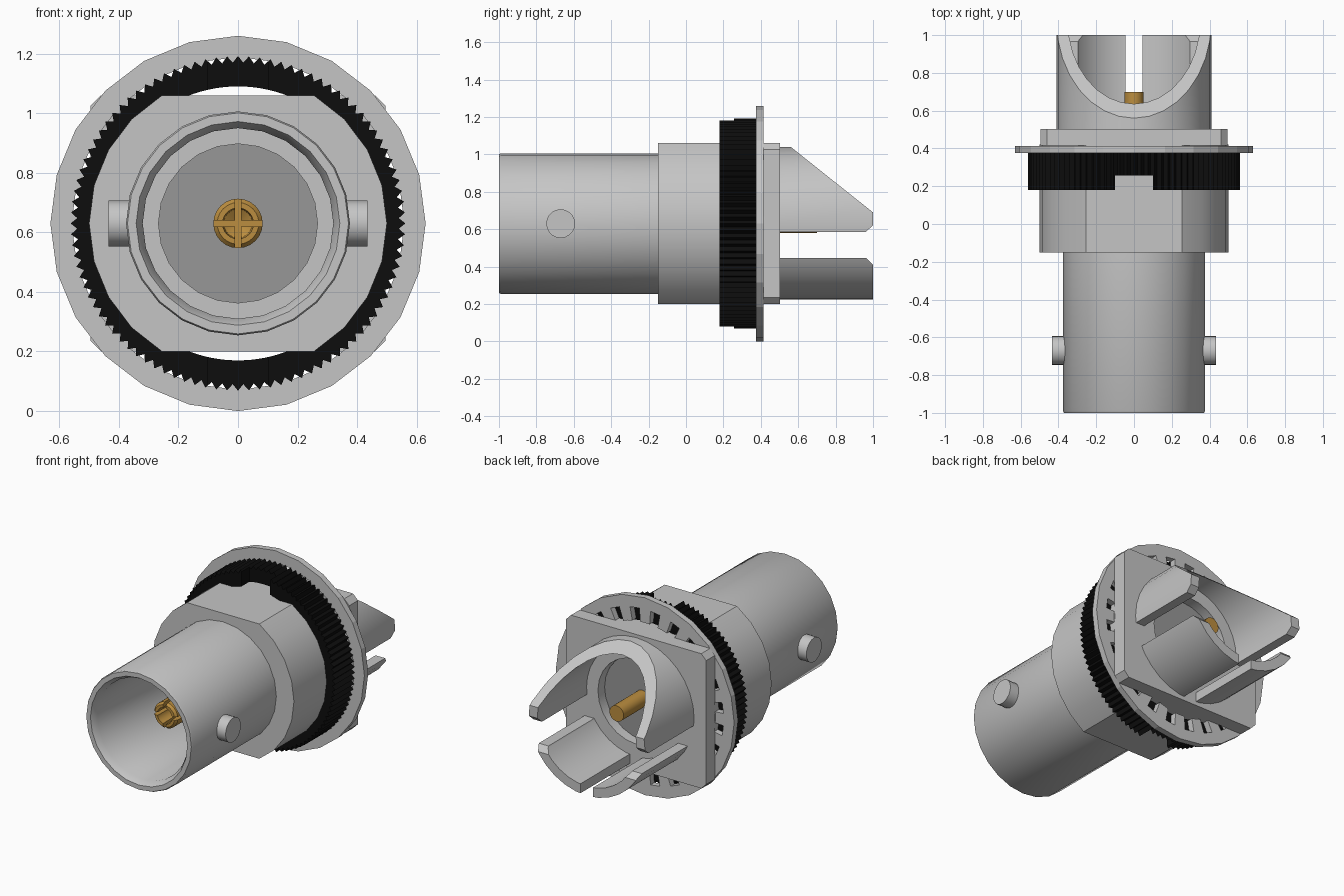
import bpy, bmesh, math

if "Cube" in bpy.data.objects:
    bpy.data.objects.remove(bpy.data.objects["Cube"])

CZ = 0.63          # height of the connector axis, which runs along y
SIDES = 24


def material(name, rgb):
    m = bpy.data.materials.new(name)
    m.diffuse_color = (*rgb, 1)
    m.use_nodes = True
    m.node_tree.nodes["Principled BSDF"].inputs["Base Color"].default_value = m.diffuse_color
    return m


METAL = material("silver metal", (0.56, 0.56, 0.56))
PLASTIC = material("grey insulator", (0.31, 0.31, 0.31))
BLACK = material("black", (0.004, 0.004, 0.004))
GOLD = material("gold", (0.50, 0.27, 0.05))


def finish(name, bm, mat):
    bmesh.ops.remove_doubles(bm, verts=bm.verts, dist=1e-5)
    bmesh.ops.recalc_face_normals(bm, faces=bm.faces)
    me = bpy.data.meshes.new(name)
    bm.to_mesh(me)
    bm.free()
    ob = bpy.data.objects.new(name, me)
    bpy.context.collection.objects.link(ob)
    if mat:
        me.materials.append(mat)
    return ob


def grid_faces(bm, rows):
    """Skin closed rows of points into a closed band (both directions wrap)."""
    vs = [[bm.verts.new(p) for p in r] for r in rows]
    n, m = len(vs), len(vs[0])
    for i in range(n):
        for j in range(m):
            a, b = vs[i], vs[(i + 1) % n]
            bm.faces.new((a[j], a[(j + 1) % m], b[(j + 1) % m], b[j]))


def polar(a, r, y):
    return (r * math.sin(a), y, CZ + r * math.cos(a))


def lathe(name, profile, mat, sides=SIDES):
    """Closed (radius, y) profile turned around the connector axis."""
    bm = bmesh.new()
    grid_faces(bm, [[polar(math.tau * i / sides, max(r, 1e-4), y) for r, y in profile]
                    for i in range(sides)])
    return finish(name, bm, mat)


def ring(name, samples, y0, y1, mat):
    """Flat ring from (angle, outer, inner) samples."""
    bm = bmesh.new()
    grid_faces(bm, [[polar(a, ro, y0), polar(a, ro, y1), polar(a, ri, y1), polar(a, ri, y0)]
                    for a, ro, ri in samples])
    return finish(name, bm, mat)


def prism(name, pts, lo, hi, axis, mat=None):
    """Polygon extruded along x (points are y,z) or y (points are x,z)."""
    bm = bmesh.new()
    place = (lambda p, t: (t, *p)) if axis == "x" else (lambda p, t: (p[0], t, p[1]))
    a = [bm.verts.new(place(p, lo)) for p in pts]
    b = [bm.verts.new(place(p, hi)) for p in pts]
    bm.faces.new(a)
    bm.faces.new(b)
    for i in range(len(a)):
        j = (i + 1) % len(a)
        bm.faces.new((a[i], a[j], b[j], b[i]))
    return finish(name, bm, mat)


def rect(u0, u1, v0, v1):
    return [(u0, v0), (u1, v0), (u1, v1), (u0, v1)]


def cut(ob, cutter):
    mod = ob.modifiers.new("cut", "BOOLEAN")
    mod.operation = "DIFFERENCE"
    mod.solver = "EXACT"
    mod.object = cutter
    bpy.context.view_layer.objects.active = ob
    bpy.ops.object.modifier_apply(modifier=mod.name)
    bpy.data.objects.remove(cutter)


def smooth(ob):
    bpy.ops.object.select_all(action="DESELECT")
    ob.select_set(True)
    bpy.context.view_layer.objects.active = ob
    bpy.ops.object.shade_smooth_by_angle(angle=math.radians(30))


# front barrel with stepped bore
barrel = lathe("barrel", [(0.376, -0.13), (0.376, -0.99), (0.371, -1), (0.342, -1), (0.32, -0.96),
                          (0.32, -0.30), (0.267, -0.30), (0.267, -0.13)], METAL)

# bayonet lugs on both sides
for side, label in ((1, "right"), (-1, "left")):
    pts = [(-0.67 + 0.077 * math.cos(math.tau * i / 20), CZ + 0.077 * math.sin(math.tau * i / 20))
           for i in range(20)]
    lo, hi = sorted((0.34 * side, 0.435 * side))
    smooth(prism("lug_" + label, pts, lo, hi, "x", METAL))

# round body with flats on top and bottom
flat = math.asin(0.43 / 0.5)
arc = [-flat + 2 * flat * i / 8 for i in range(9)]
half = [(0.5 * math.cos(a), 0.5 * math.sin(a)) for a in arc]
body = prism("body", [(x, CZ + z) for x, z in half] + [(-x, CZ - z) for x, z in half],
             -0.15, 0.42, "y", METAL)

# square rear flange with clipped corners and a centre hole
w, h, c = 0.495, 0.43, 0.035
corners = [(w, -h + c), (w, h - c), (w - c, h), (-w + c, h),
           (-w, h - c), (-w, -h + c), (-w + c, -h), (w - c, -h)]
flange = prism("flange", [(x, CZ + z) for x, z in corners], 0.415, 0.503, "y", METAL)
circle = [(0.27 * math.sin(math.tau * i / SIDES), CZ + 0.27 * math.cos(math.tau * i / SIDES))
          for i in range(SIDES)]
cut(flange, prism("hole_cutter", circle, 0.40, 0.6, "y"))

# insulator through the centre
insulator = lathe("insulator", [(0, -0.25), (0.267, -0.25), (0.267, 0.44), (0, 0.44)], PLASTIC)

# toothed lock washer, polygonal outside and slotted inside
step = math.tau / SIDES
samples = []
for k in range(SIDES):
    for f, ri in ((0, 0.47), (0.27, 0.47), (0.271, 0.555), (0.729, 0.555), (0.73, 0.47)):
        ro = 0.63 * math.cos(step / 2) / math.cos((f - 0.5) * step)
        samples.append(((k + f) * step, ro, ri))
ring("lock_washer", samples, 0.375, 0.414, METAL)

# knurled nut with a wrench notch at top and bottom
teeth = 96
nut = ring("knurled_nut", [(math.pi * i / teeth, 0.562 if i % 2 == 0 else 0.54, 0.46)
                           for i in range(2 * teeth)], 0.18, 0.375, BLACK)
cut(nut, prism("notch_cutter", rect(-0.1, 0.1, -0.1, 1.4), 0.1, 0.257, "y"))

# rear prongs: a tube split by a board slot, a lower gap and a slanted top cut
prongs = lathe("rear_prongs", [(0.41, 0.49), (0.41, 1), (0.35, 1), (0.35, 0.49)], METAL, 32)
cut(prongs, prism("board_slot_cutter", [(0.48, 0.445), (0.965, 0.445), (1.01, 0.40), (1.01, 0.63),
                                        (0.96, 0.585), (0.48, 0.585)], -0.6, 0.6, "x"))
cut(prongs, prism("slant_cutter", [(0.53, 1.064), (1.02, 0.674), (1.02, 1.2), (0.53, 1.2)],
                  -0.6, 0.6, "x"))
cut(prongs, prism("gap_cutter", rect(-0.045, 0.045, 0.1, 0.5), 0.48, 1.1, "y"))

# centre contact: split socket at the front, solid pin at the back
socket = lathe("contact_socket", [(0, -0.24), (0.083, -0.24), (0.083, -0.725), (0.07, -0.74),
                                  (0.052, -0.74), (0.048, -0.58), (0, -0.55)], GOLD)
cut(socket, prism("slot_cutter_a", rect(-0.01, 0.01, 0.5, 0.76), -0.8, -0.55, "y"))
cut(socket, prism("slot_cutter_b", rect(-0.12, 0.12, CZ - 0.01, CZ + 0.01), -0.8, -0.55, "y"))
pin = lathe("rear_pin", [(0, 0.43), (0.05, 0.43), (0.05, 0.70), (0, 0.70)], GOLD)

for ob in (barrel, body, flange, insulator, prongs, socket, pin):
    smooth(ob)
